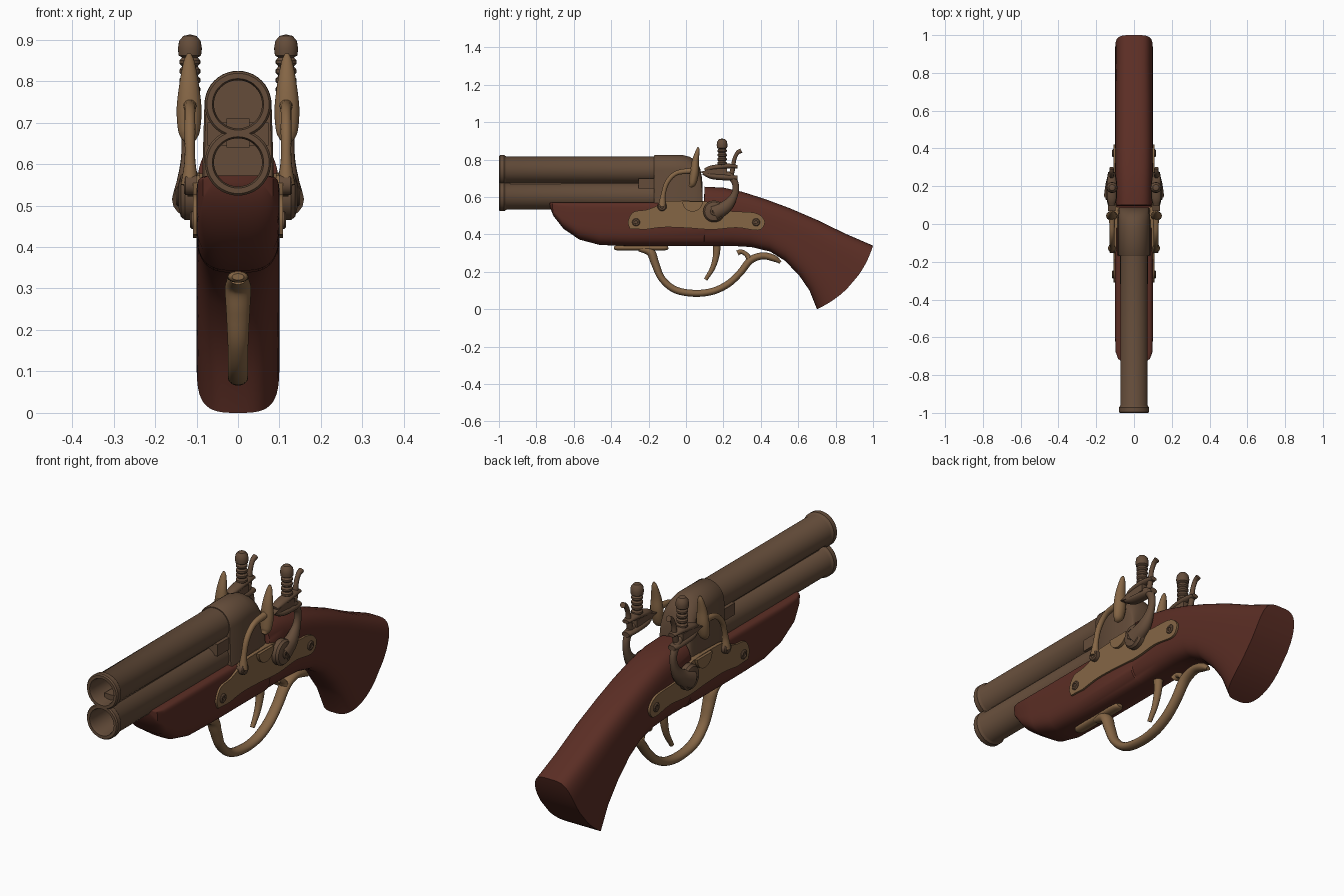
import bpy, bmesh, math
from mathutils import Vector

if "Cube" in bpy.data.objects:
    bpy.data.objects.remove(bpy.data.objects["Cube"])


def material(name, rgb):
    m = bpy.data.materials.new(name)
    m.diffuse_color = (*rgb, 1)
    m.use_nodes = True
    m.node_tree.nodes["Principled BSDF"].inputs["Base Color"].default_value = m.diffuse_color
    return m


WOOD = material("red_brown_wood", (0.105, 0.027, 0.018))
IRON = material("brown_iron", (0.128, 0.073, 0.042))
BRASS = material("dull_brass", (0.235, 0.132, 0.060))


def finish(bm, name, mat, mirror=False, angle=35):
    bmesh.ops.recalc_face_normals(bm, faces=bm.faces[:])
    me = bpy.data.meshes.new(name)
    bm.to_mesh(me)
    bm.free()
    me.materials.append(mat)
    for p in me.polygons:
        p.use_smooth = True
    me.set_sharp_from_angle(angle=math.radians(angle))
    ob = bpy.data.objects.new(name, me)
    bpy.context.collection.objects.link(ob)
    if mirror:
        ob.modifiers.new("both_sides", 'MIRROR')
    return ob


def skin(rings, name, mat, mirror=False, caps=True, strip_caps=False, angle=35):
    """Join closed rings of points into one surface."""
    bm = bmesh.new()
    vs = [[bm.verts.new(p) for p in r] for r in rings]
    n = len(vs[0])
    for a, b in zip(vs, vs[1:]):
        for i in range(n):
            bm.faces.new((a[i], a[(i + 1) % n], b[(i + 1) % n], b[i]))
    if caps:
        for r in (vs[0], vs[-1]):
            if strip_caps:      # left/right matching points, for curved end faces
                for i in range(n // 2 - 1):
                    bm.faces.new((r[i], r[i + 1], r[n - 2 - i], r[n - 1 - i]))
            else:
                bm.faces.new(r)
    return finish(bm, name, mat, mirror, angle)


def lathe(name, prof, origin, axis, mat, mirror=False, seg=40, caps=True):
    """Turn (radius, distance) pairs round the x, y or z axis."""
    k = "xyz".index(axis)
    rings = []
    for r, t in prof:
        ring = []
        for i in range(seg):
            a = math.tau * i / seg
            p = [0, 0, 0]
            p[k], p[(k + 1) % 3], p[(k + 2) % 3] = t, r * math.cos(a), r * math.sin(a)
            ring.append(Vector(p) + Vector(origin))
        rings.append(ring)
    return skin(rings, name, mat, mirror, caps)


def smooth_path(pts, sub=6):
    """Catmull-Rom interpolation of tuples."""
    v = [Vector(p) for p in pts]
    v = [2 * v[0] - v[1]] + v + [2 * v[-1] - v[-2]]
    out = []
    for i in range(1, len(v) - 2):
        a, b, c, d = v[i - 1:i + 3]
        for j in range(sub):
            t = j / sub
            out.append(0.5 * (2 * b + (c - a) * t + (2 * a - 5 * b + 4 * c - d) * t * t
                              + (3 * b - a - 3 * c + d) * t ** 3))
    return out + [v[-2]]


def rod(name, pts, mat, x=0.0, wide=1.0, mirror=False, seg=14):
    """Sweep an ellipse along (y, z, radius) points; wide scales it across x."""
    p = smooth_path(pts)
    rings = []
    for i, q in enumerate(p):
        d = p[min(i + 1, len(p) - 1)] - p[max(i - 1, 0)]
        d = Vector((d.x, d.y)).normalized()
        rings.append([(x + q.z * wide * math.cos(math.tau * k / seg),
                       q.x - d.y * q.z * math.sin(math.tau * k / seg),
                       q.y + d.x * q.z * math.sin(math.tau * k / seg)) for k in range(seg)])
    return skin(rings, name, mat, mirror, angle=50)


def plate(name, yz, x0, x1, mat, mirror=False):
    return skin([[(x, y, z) for y, z in yz] for x in (x0, x1)], name, mat, mirror)


# Stock: lofted sections (top y, top z, bottom y, bottom z, half width, top squareness)
stations = [
    (-.73, .572, -.727, .545, .062, 9), (-.715, .572, -.71, .50, .085, 9),
    (-.68, .572, -.655, .43, .098, 9), (-.6, .572, -.57, .372, .1, 9),
    (-.48, .572, -.46, .343, .1, 9), (-.3, .572, -.3, .338, .1, 9),
    (.095, .572, .095, .338, .1, 9), (.1, .655, .1, .338, .1, 3.2),
    (.2, .650, .25, .338, .1, 3.2), (.3, .628, .35, .332, .1, 3.2),
    (.42, .590, .45, .308, .1, 3.2), (.55, .542, .53, .258, .1, 3.2),
    (.7, .478, .605, .18, .1, 3.4), (.85, .405, .66, .10, .1, 3.6),
    (1.0, .34, .70, 0, .1, 4)]
N = 48
rings = []
for k, (ty, tz, by, bz, w, n) in enumerate(stations):
    ring = []
    for i in range(N):
        a = math.tau * (i + .5) / N - math.pi / 2
        e = n if math.sin(a) > 0 else 3.2
        c, s = math.cos(a), math.sin(a)
        px = w * math.copysign(abs(c) ** (2 / e), c)
        ps = math.copysign(abs(s) ** (2 / e), s)
        bulge = .05 * (1 - ps * ps) * max(0, k - 12) / 2
        ring.append((px, (ty + by) / 2 + ps * (ty - by) / 2 + bulge * .75,
                     (tz + bz) / 2 + ps * (tz - bz) / 2 - bulge * .66))
    rings.append(ring)
skin(rings, "stock", WOOD, strip_caps=True)

# Barrels: hollow tubes with a muzzle ring, one above the other
for label, z in (("upper", .744), ("lower", .604)):
    lathe(label + "_barrel",
          [(.06, -.2), (.058, -.985), (.062, -1), (.075, -1), (.08, -.994), (.08, -.972),
           (.075, -.965), (.072, -.96), (.073, -.15)], (0, 0, z), 'y', IRON, seg=48)
    lathe(label + "_barrel_floor", [(.062, -.21), (.062, -.19)], (0, 0, z), 'y', IRON)
plate("barrel_web", [(-.94, .64), (-.17, .64), (-.17, .71), (-.94, .71)], -.028, .028, IRON)
plate("barrel_spacer", [(-.255, .645), (-.16, .645), (-.16, .70), (-.255, .70)],
      -.074, .074, IRON)

# Breech: arched block that curves down at the back
rings = []
for y, top, w in ((-.17, .821, .077), (-.165, .825, .081), (-.02, .825, .081), (.02, .815, .081),
                  (.05, .795, .081), (.075, .755, .079), (.086, .70, .077), (.088, .66, .076)):
    arch = [(w * math.cos(math.pi * i / 20),
             top - min(w, top - .58) * (1 - math.sin(math.pi * i / 20))) for i in range(21)]
    rings.append([(x, y, z) for x, z in [(w + .006, .55)] + arch + [(-w - .006, .55)]])
skin(rings, "breech_block", IRON, angle=40)

# Lock plates, flash pans and screws on both sides
outline = smooth_path([(-.30, .43, 0), (-.31, .47, 0), (-.28, .52, 0), (-.21, .532, 0),
                       (-.15, .555, 0), (-.11, .577, 0), (.10, .577, 0), (.15, .55, 0),
                       (.23, .525, 0), (.36, .517, 0), (.41, .49, 0), (.42, .455, 0),
                       (.385, .422, 0), (.27, .436, 0), (.14, .426, 0), (.0, .435, 0),
                       (-.12, .438, 0), (-.22, .426, 0)], 4)
plate("lock_plate", [(p.x, p.y) for p in outline], .092, .109, BRASS, True)
pan = [(.035 + .055 * math.cos(a), .577 + .055 * math.sin(a))
       for a in [math.pi + math.pi * i / 14 for i in range(15)]]
plate("flash_pan", pan, .08, .122, BRASS, True)
for label, y, z, r, x in (("front_plate_screw", -.267, .465, .021, .116),
                          ("rear_plate_screw", .375, .465, .021, .116),
                          ("frizzen_screw", -.128, .55, .025, .130),
                          ("hammer_screw", .15, .523, .024, .150)):
    lathe(label, [(r, .1), (r, x - .004), (r * .8, x), (r * .45, x), (r * .4, x - .004)],
          (0, y, z), 'x', IRON, True, 20)

# Frizzens: curved arm and upright leaf
rod("frizzen_arm", [(-.128, .55, .022), (-.122, .61, .013), (-.10, .68, .013),
                    (-.05, .728, .013), (.03, .74, .016)], BRASS, .116, 1, True)
rod("frizzen_leaf", [(.02, .655, .008), (.035, .675, .02), (.045, .73, .024), (.05, .79, .019),
                     (.062, .845, .011), (.066, .866, .004)], BRASS, .118, 1.25, True)

# Hammers: pivot disc, swan neck, jaws, flint, spur and clamp screw
lathe("hammer_disc", [(.058, .105), (.058, .128), (.05, .138), (.03, .143)],
      (0, .15, .523), 'x', IRON, True, 32)
rod("hammer_neck", [(.15, .515, .045), (.215, .55, .034), (.258, .61, .02), (.264, .67, .018),
                    (.235, .712, .02), (.19, .722, .016)], IRON, .121, .85, True)
rod("hammer_lower_jaw", [(.275, .702, .012), (.22, .705, .017), (.14, .712, .017),
                         (.09, .728, .009)], IRON, .118, 1.6, True)
rod("hammer_upper_jaw", [(.275, .762, .009), (.22, .765, .014), (.14, .756, .014),
                         (.10, .745, .009)], IRON, .118, 1.8, True)
plate("flint", [(.07, .732), (.14, .718), (.22, .72), (.22, .752), (.14, .752)],
      .098, .138, IRON, True)
rod("hammer_spur", [(.235, .70, .014), (.25, .75, .013), (.258, .80, .011), (.275, .836, .011),
                    (.296, .848, .013)], IRON, .118, 1, True)
ridges = []
for i in range(4):
    z = .77 + .022 * i
    ridges += [(.019, z), (.025, z + .006), (.025, z + .014), (.019, z + .021)]
lathe("clamp_screw", [(.014, .71), (.016, .765)] + ridges +
      [(.027, .862), (.029, .878), (.026, .897), (.016, .909), (.003, .912)],
      (.116, .193, 0), 'z', IRON, True, 24)

# Trigger guard: front tang, bow and rear curl
rod("guard_front_tang", [(-.385, .328, .008), (-.36, .328, .014), (-.24, .328, .014),
                         (-.12, .328, .014), (-.095, .33, .008)], BRASS, 0, 1.8)
rod("guard_bow", [(-.25, .325, .016), (-.19, .305, .024), (-.165, .245, .022),
                  (-.13, .165, .019), (-.06, .105, .019), (.04, .085, .019), (.14, .095, .019),
                  (.225, .135, .019), (.29, .195, .019), (.345, .262, .02), (.41, .285, .019),
                  (.47, .272, .018), (.505, .25, .008)], BRASS, 0, 1.3)
rod("guard_curl", [(.345, .255, .018), (.325, .29, .013), (.295, .308, .012),
                   (.275, .300, .015)], BRASS, 0, 1.3)

# Trigger
rod("trigger", [(.165, .36, .022), (.162, .29, .018), (.142, .22, .014), (.105, .158, .010)],
    BRASS, 0, 1)
